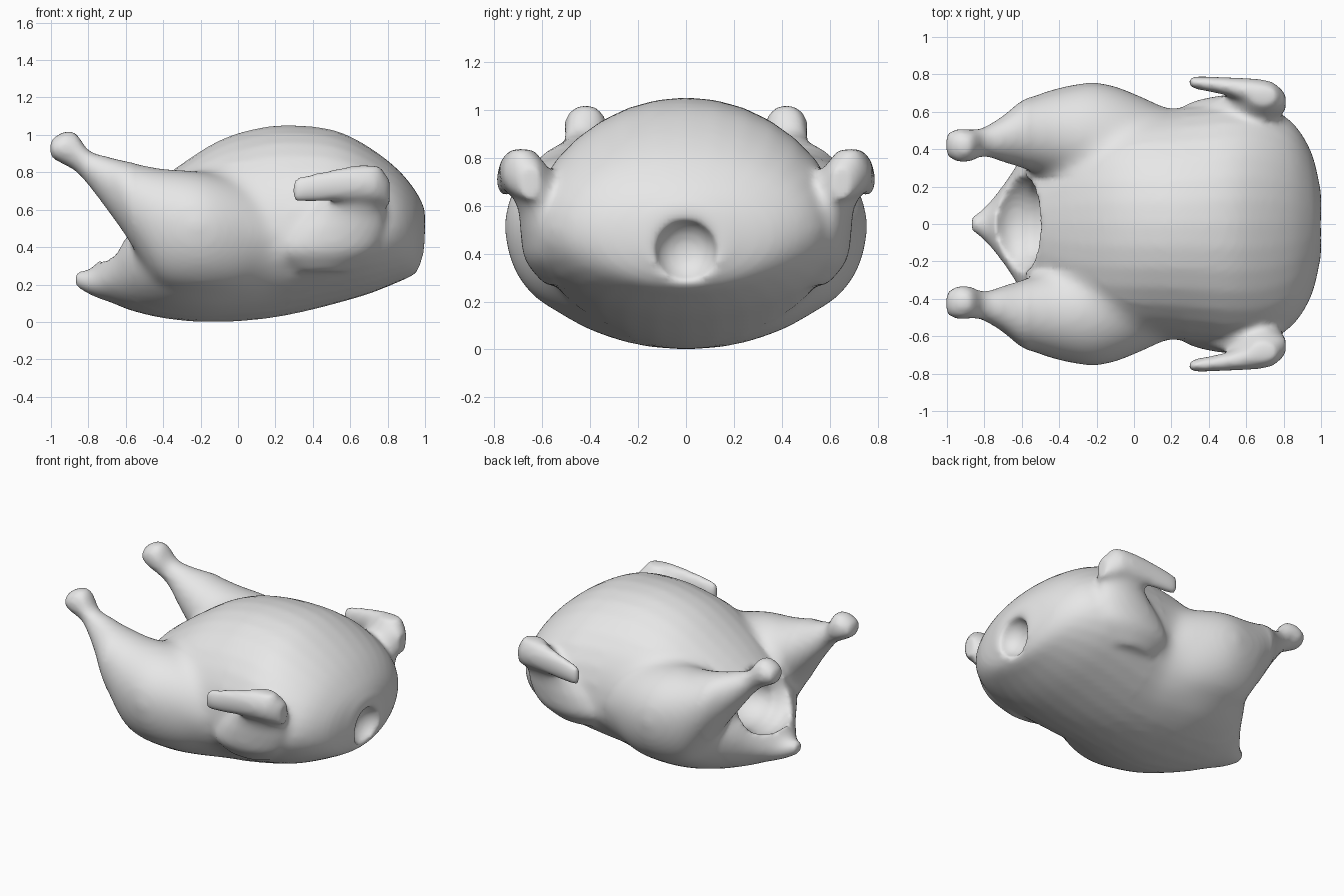
import bpy, bmesh, math
from mathutils import Matrix, Vector

default_cube = bpy.data.objects.get("Cube")
if default_cube:
    bpy.data.objects.remove(default_cube, do_unlink=True)

# One plain skin colour
skin = bpy.data.materials.new("pale_grey_skin")
skin.use_nodes = True
skin.diffuse_color = (0.8, 0.8, 0.8, 1)
skin.node_tree.nodes["Principled BSDF"].inputs["Base Color"].default_value = skin.diffuse_color

SEGMENTS = 32
STEPS = 4


def flowing(rings):
    """Fill in rings along a smooth spline so that the loft shows no bands."""
    padded = [rings[0], *rings, rings[-1]]
    result = []
    for before, start, end, after in zip(padded, padded[1:], padded[2:], padded[3:]):
        for step in range(STEPS):
            t = step / STEPS
            result.append([
                b + t * ((c - a) + t * ((2 * a - 5 * b + 4 * c - d) + t * (3 * b - 3 * c + d - a))) / 2
                for a, b, c, d in zip(before, start, end, after)])
    return result + [rings[-1]]


def loft(bm, rings, side=1, upright=False):
    """Closed skin through oval rings: (station, y, half width, middle, high, low).
    Stations run along x, or along z when upright."""
    loops = []
    for station, y, half, middle, high, low in flowing(rings):
        loop = []
        for i in range(SEGMENTS):
            angle = math.tau * i / SEGMENTS
            rise = math.sin(angle)
            level = middle + rise * (high - middle if rise > 0 else middle - low)
            across = side * (y + half * math.cos(angle))
            place = (level, across, station) if upright else (station, across, level)
            loop.append(bm.verts.new(Vector(place)))
        loops.append(loop)
    for a, b in zip(loops, loops[1:]):
        for i in range(SEGMENTS):
            j = (i + 1) % SEGMENTS
            bm.faces.new((a[i], a[j], b[j], b[i]))
    bm.faces.new(loops[0])
    bm.faces.new(loops[-1])


def make_object(name, bm):
    bmesh.ops.recalc_face_normals(bm, faces=bm.faces)
    mesh = bpy.data.meshes.new(name)
    bm.to_mesh(mesh)
    bm.free()
    obj = bpy.data.objects.new(name, mesh)
    bpy.context.collection.objects.link(obj)
    return obj


def ellipsoid(name, centre, radii):
    bm = bmesh.new()
    shape = Matrix.Translation(centre) @ Matrix.Diagonal((*radii, 1))
    bmesh.ops.create_uvsphere(bm, u_segments=24, v_segments=16, radius=1, matrix=shape)
    return make_object(name, bm)


def is_flank(co):
    """Sides of the body where the thighs melt into the belly and breast."""
    return -.56 < co.x < .27 and abs(co.y) > .25 and co.z < .85


def blend(obj, voxel, rounds, cutters):
    """Fuse overlapping lofts into one skin, carve hollows, and soften the joins."""
    def remesh():
        mod = obj.modifiers.new("fuse", "REMESH")
        mod.mode = "VOXEL"
        mod.voxel_size = voxel
        mod.use_smooth_shade = True

    remesh()
    for cutter in cutters:
        cut = obj.modifiers.new("hollow", "BOOLEAN")
        cut.operation = "DIFFERENCE"
        cut.object = cutter
    remesh()
    soften = obj.modifiers.new("soften", "SMOOTH")
    soften.factor = 0.5
    soften.iterations = rounds

    # Bake the modifiers, then drop the helpers
    graph = bpy.context.evaluated_depsgraph_get()
    baked = bpy.data.meshes.new_from_object(obj.evaluated_get(graph))
    obj.modifiers.clear()
    obj.data = baked
    for cutter in cutters:
        bpy.data.objects.remove(cutter, do_unlink=True)

    # Melt the thighs further into the flanks
    bm = bmesh.new()
    bm.from_mesh(baked)
    flank = [v for v in bm.verts if is_flank(v.co)]
    for _ in range(rounds * 3):
        bmesh.ops.smooth_vert(bm, verts=flank, factor=0.5,
                              use_axis_x=True, use_axis_y=True, use_axis_z=True)
    bm.to_mesh(baked)
    bm.free()

    baked.materials.clear()
    baked.materials.append(skin)
    for face in baked.polygons:
        face.material_index = 0
        face.use_smooth = True


# Breast and back
torso = [
    (-.58, 0, .33, .42, .63, .08), (-.35, 0, .53, .43, .81, .02),
    (-.1, 0, .6, .46, .97, 0), (.13, 0, .61, .48, 1.04, .015),
    (.33, 0, .63, .49, 1.05, .05), (.53, 0, .65, .5, 1.02, .1),
    (.7, 0, .63, .5, .935, .15), (.85, 0, .54, .5, .82, .21),
    (.95, 0, .38, .48, .7, .26), (1, 0, .17, .47, .6, .34),
]
# Pointed tail flap, widening forward into the belly
tail = [
    (-.87, 0, .035, .23, .27, .19), (-.78, 0, .11, .21, .29, .14),
    (-.67, 0, .25, .27, .42, .1), (-.57, 0, .41, .36, .53, .06),
    (-.4, 0, .65, .45, .6, .02), (-.2, 0, .74, .5, .64, 0),
    (0, 0, .7, .5, .62, .01), (.2, 0, .61, .48, .6, .03),
]
# Drumstick from knuckle to thigh
leg = [
    (-1.005, .425, .06, .93, .97, .88), (-.94, .42, .09, .93, 1.015, .845),
    (-.87, .42, .085, .91, 1.015, .805), (-.8, .44, .08, .83, .92, .73),
    (-.7, .455, .125, .74, .885, .6), (-.6, .48, .18, .67, .86, .46),
    (-.5, .48, .22, .6, .84, .3), (-.4, .48, .25, .55, .82, .19),
    (-.2, .46, .3, .52, .805, .15), (0, .42, .28, .49, .76, .15),
    (.2, .33, .26, .48, .69, .2), (.4, .28, .14, .45, .6, .3),
]
# Folded wing: broad upper arm, then a slim forearm pointing to the tail
upper_arm = [
    (.27, .48, .11, .45, .62, .27), (.37, .55, .12, .48, .73, .2),
    (.48, .57, .12, .53, .78, .26), (.58, .585, .115, .59, .79, .37),
    (.68, .63, .11, .65, .8, .5), (.76, .67, .095, .69, .8, .57),
    (.835, .685, .05, .69, .76, .62),
]
forearm = [
    (.29, .76, .026, .7, .755, .645), (.34, .755, .036, .7, .78, .64),
    (.5, .735, .05, .73, .815, .645), (.65, .7, .077, .74, .84, .64),
    (.74, .675, .085, .74, .825, .63), (.81, .65, .05, .71, .77, .62),
]

bm = bmesh.new()
loft(bm, torso)
loft(bm, tail)
for side in (1, -1):
    loft(bm, leg, side)
    loft(bm, upper_arm, side, upright=True)
    loft(bm, forearm, side)
body = make_object("body_with_legs_and_wings", bm)
hollows = [
    ellipsoid("rear_hollow", (-.63, 0, .52), (.17, .27, .25)),
    ellipsoid("inner_hollow", (-.5, 0, .44), (.22, .2, .15)),
    ellipsoid("neck_hollow", (1, 0, .41), (.11, .13, .13)),
]
blend(body, .018, 8, hollows)
